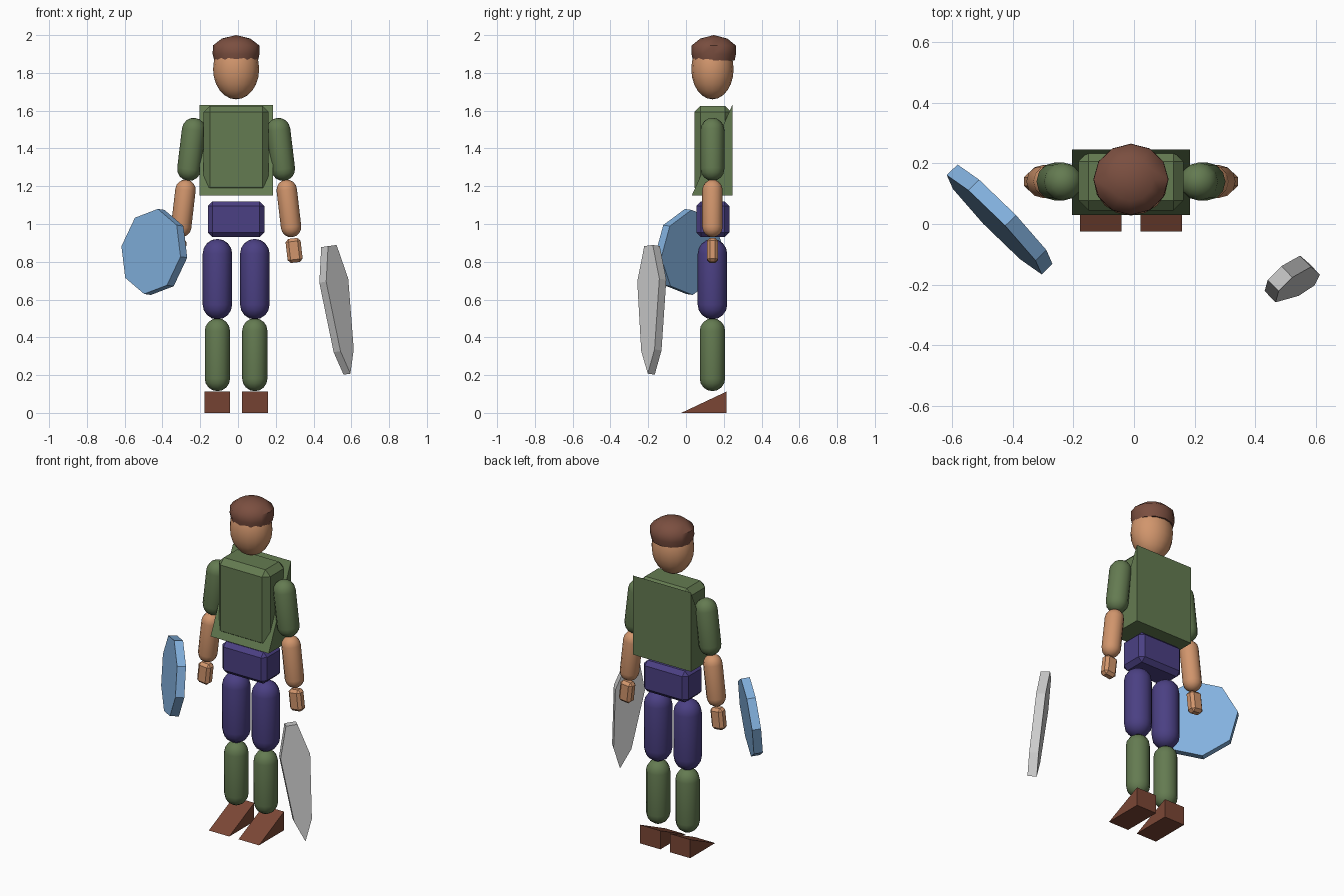
import bpy, bmesh, math
from mathutils import Vector, Matrix

if "Cube" in bpy.data.objects:
    bpy.data.objects.remove(bpy.data.objects["Cube"])

CX, CY = -0.01, 0.14  # body axis


def material(name, rgb):
    m = bpy.data.materials.new(name)
    m.diffuse_color = [(c / 255) ** 2.2 for c in rgb] + [1]
    m.use_nodes = True
    m.node_tree.nodes["Principled BSDF"].inputs["Base Color"].default_value = m.diffuse_color
    return m


skin = material("skin", (208, 148, 108))
green = material("green_cloth", (100, 122, 82))
purple = material("purple_cloth", (76, 66, 130))
brown = material("brown_leather", (122, 72, 56))
hair = material("brown_cap", (122, 80, 66))
blue = material("blue_shield", (130, 176, 222))


def finish(name, bm, mat=None, smooth=False):
    bmesh.ops.recalc_face_normals(bm, faces=bm.faces)
    me = bpy.data.meshes.new(name)
    bm.to_mesh(me)
    bm.free()
    ob = bpy.data.objects.new(name, me)
    bpy.context.collection.objects.link(ob)
    if mat:
        me.materials.append(mat)
    if smooth:
        bpy.ops.object.select_all(action='DESELECT')
        ob.select_set(True)
        bpy.context.view_layer.objects.active = ob
        bpy.ops.object.shade_smooth_by_angle(angle=math.radians(50))
    return ob


def prism(name, profile, center, u, v, n, depth, mat=None):
    """Extrude a (u, v) outline by depth along n, centred on center."""
    bm = bmesh.new()
    u, v, n = (Vector(a).normalized() for a in (u, v, n))
    c = Vector(center) - n * depth / 2
    f = bm.faces.new([bm.verts.new(c + u * a + v * b) for a, b in profile])
    r = bmesh.ops.extrude_face_region(bm, geom=[f])
    verts = [g for g in r["geom"] if isinstance(g, bmesh.types.BMVert)]
    bmesh.ops.translate(bm, verts=verts, vec=n * depth)
    return finish(name, bm, mat)


def chamfer_box(name, center, size, cut, mat, tilt=0):
    bm = bmesh.new()
    bmesh.ops.create_cube(bm, size=1)
    bmesh.ops.scale(bm, verts=bm.verts, vec=size)
    bmesh.ops.bevel(bm, geom=bm.edges[:], offset=cut, segments=1, affect='EDGES')
    bm.transform(Matrix.Translation(center) @ Matrix.Rotation(tilt, 4, 'Y'))
    return finish(name, bm, mat)


def revolve(name, profile, matrix, sides, mat):
    """Spin an (r, z) profile around z, then place it."""
    bm = bmesh.new()
    vs = [bm.verts.new((r, 0, z)) for r, z in profile]
    es = [bm.edges.new(p) for p in zip(vs, vs[1:])]
    bmesh.ops.spin(bm, geom=vs + es, cent=(0, 0, 0), axis=(0, 0, 1),
                   angle=2 * math.pi, steps=sides, use_duplicate=False)
    bmesh.ops.remove_doubles(bm, verts=bm.verts, dist=1e-4)
    bm.transform(matrix)
    return finish(name, bm, mat, True)


def capsule(name, a, b, r, mat, sides=12, rings=4):
    """Rounded limb whose cap centres are a and b."""
    a, b = Vector(a), Vector(b)
    h = (b - a).length / 2
    arc = [(r * math.cos(t), r * math.sin(t))
           for t in (i * math.pi / 2 / rings for i in range(rings + 1))]
    prof = [(x, -h - z) for x, z in reversed(arc)] + [(x, h + z) for x, z in arc]
    rot = Vector((0, 0, 1)).rotation_difference(a - b).to_matrix().to_4x4()
    return revolve(name, prof, Matrix.Translation((a + b) / 2) @ rot, sides, mat)


# head and cap
bm = bmesh.new()
bmesh.ops.create_uvsphere(bm, u_segments=16, v_segments=12, radius=1)
bm.transform(Matrix.Translation((CX, CY, 1.82)) @ Matrix.Diagonal((0.122, 0.112, 0.16, 1)))
finish("head", bm, skin, True)
revolve("cap", [(0, 1.865), (0.116, 1.865), (0.124, 1.9), (0.123, 1.945),
                (0.075, 1.982), (0, 2.0)],
        Matrix.Translation((CX, 0.147, 0)) @ Matrix.Diagonal((1, 0.95, 1, 1)), 12, hair)

# torso, sloped back panel, hips
chamfer_box("torso", (CX, 0.142, 1.393), (0.345, 0.195, 0.465), 0.033, green)
prism("back_panel", [(0.03, 1.15), (0.245, 1.15), (0.245, 1.63)], (CX, 0, 0),
      (0, 1, 0), (0, 0, 1), (1, 0, 0), 0.39, green)
chamfer_box("hips", (CX, 0.142, 1.025), (0.3, 0.175, 0.19), 0.025, purple)

# arms and legs
for side, s in (("left", -1), ("right", 1)):
    def at(x, z):
        return (CX + s * x, CY, z)
    capsule(side + "_upper_arm", at(0.224, 1.499), at(0.249, 1.291), 0.063, green)
    capsule(side + "_forearm", at(0.268, 1.181), at(0.291, 0.984), 0.054, skin)
    chamfer_box(side + "_hand", at(0.307, 0.86), (0.08, 0.06, 0.128), 0.016, skin,
                -s * math.radians(6.5))
    capsule(side + "_thigh", at(0.099, 0.843), at(0.099, 0.573), 0.078, purple)
    capsule(side + "_shin", at(0.099, 0.434), at(0.099, 0.182), 0.067, green)
    prism(side + "_shoe", [(-0.025, 0), (0.215, 0), (0.215, 0.113)],
          (CX + s * 0.1, 0, 0), (0, 1, 0), (0, 0, 1), (1, 0, 0), 0.137, brown)

# eight-sided shield, leaning slightly back
t = math.radians(6)
st, ct = math.sin(t), math.cos(t)
octagon = [(0.228 * math.cos(a), 0.228 * math.sin(a))
           for a in (math.radians(38 + 45 * i) for i in range(8))]
prism("shield", octagon, (-0.443, 0.015, 0.852), (0.7, -0.714, 0),
      (0.714 * st, 0.7 * st, ct), (0.714 * ct, 0.7 * ct, -st), 0.05, blue)

# flat pointed blade
top, tip = Vector((0.481, -0.18, 0.885)), Vector((0.577, -0.184, 0.205))
axis = (top - tip).normalized()
normal = Vector((0.7, -0.7, 0))
normal = (normal - axis * normal.dot(axis)).normalized()
half = [(0.032, 0.685), (0.083, 0.5), (0.05, 0.125)]
outline = half + [(0, 0)] + [(-x, z) for x, z in reversed(half)]
prism("blade", outline, tip, axis.cross(normal), axis, normal, 0.052)
